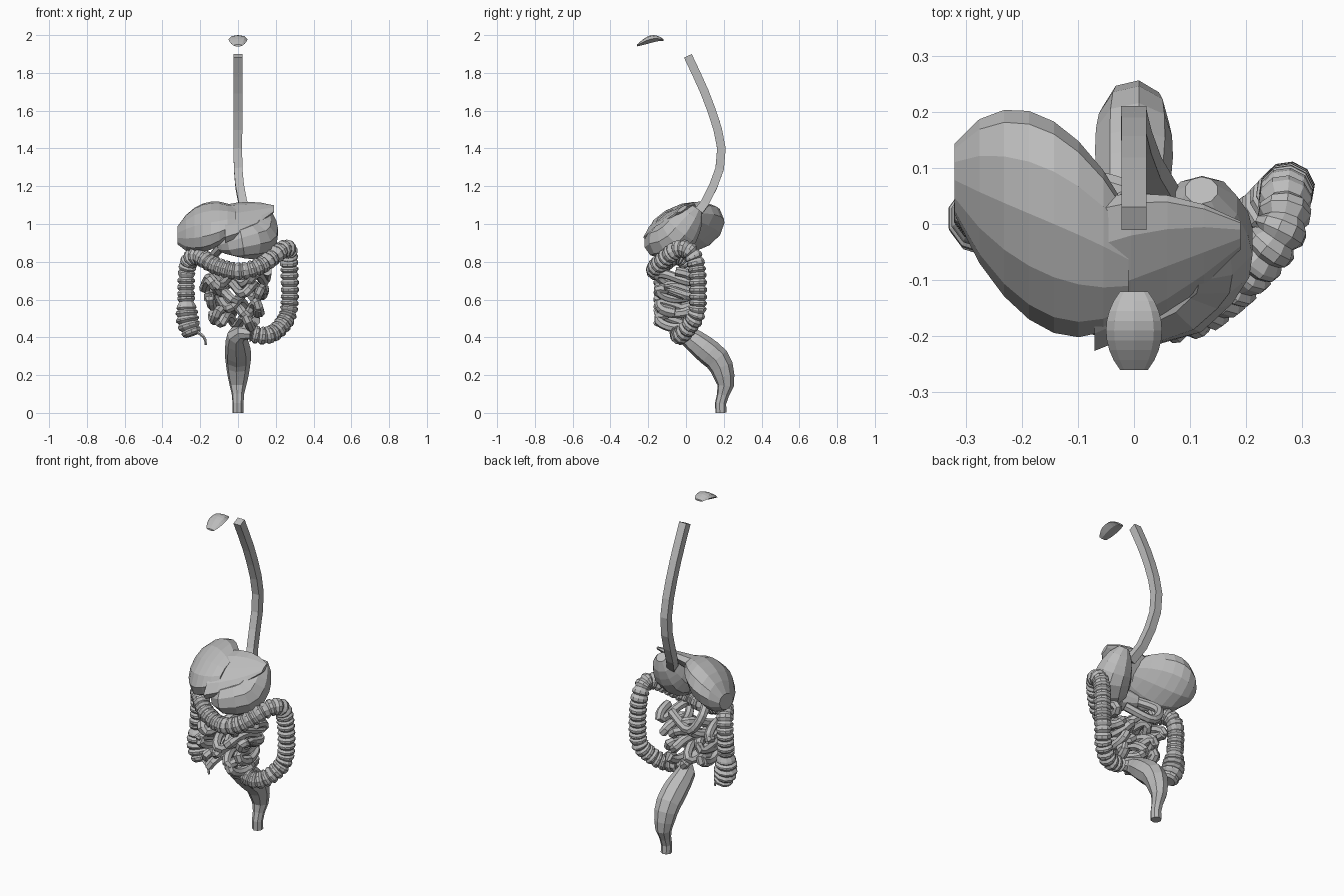
import bpy, bmesh, math
from math import sin, cos, pi, tau
from mathutils import Vector
from mathutils.geometry import interpolate_bezier

if "Cube" in bpy.data.objects:
    bpy.data.objects.remove(bpy.data.objects["Cube"])

grey = bpy.data.materials.new("plain grey")
grey.use_nodes = True
shade = [0.5] * 3 + [1]
grey.diffuse_color = shade
grey.node_tree.nodes["Principled BSDF"].inputs["Base Color"].default_value = shade


def loft(name, rings):
    """Skin a list of equal rings and cap both ends."""
    bm = bmesh.new()
    loops = [[bm.verts.new(point) for point in ring] for ring in rings]
    for lower, upper in zip(loops, loops[1:]):
        for i in range(len(lower)):
            bm.faces.new((lower[i - 1], lower[i], upper[i], upper[i - 1]))
    bm.faces.new(loops[0])
    bm.faces.new(loops[-1])
    bmesh.ops.recalc_face_normals(bm, faces=bm.faces)
    mesh = bpy.data.meshes.new(name)
    bm.to_mesh(mesh)
    bm.free()
    mesh.materials.append(grey)
    bpy.context.collection.objects.link(bpy.data.objects.new(name, mesh))


def ellipse(centre, across, along, sides):
    """Closed ring of points spanned by two half axes."""
    angles = [tau * (k + 0.5) / sides for k in range(sides)]
    return [centre + across * cos(a) + along * sin(a) for a in angles]


def smooth_path(points, step):
    """Smooth curve through the points, resampled at even distances."""
    points = [Vector(p) for p in points]
    last = len(points) - 1
    slopes = [(points[min(i + 1, last)] - points[max(i - 1, 0)]) / 6 for i in range(last + 1)]
    dense = [points[0]]
    for i in range(last):
        dense += interpolate_bezier(points[i], points[i] + slopes[i],
                                    points[i + 1] - slopes[i + 1], points[i + 1], 24)[1:]
    travelled = [0]
    for a, b in zip(dense, dense[1:]):
        travelled.append(travelled[-1] + (b - a).length)
    count = round(travelled[-1] / step)
    path, j = [], 0
    for i in range(count + 1):
        while j < len(dense) - 1 and travelled[j] < travelled[-1] * i / count:
            j += 1
        path.append(dense[j])
    return path


def tube(name, points, radius, sides, step):
    """Sweep a polygon along a path; radius is a rule of (fraction, ring number)."""
    path = smooth_path(points, step)
    last = len(path) - 1
    rings, normal = [], Vector((1, 0, 0))
    for i, centre in enumerate(path):
        tangent = (path[min(i + 1, last)] - path[max(i - 1, 0)]).normalized()
        normal = (normal - tangent * normal.dot(tangent)).normalized()
        size = radius(i / last, i)
        rings.append(ellipse(centre, normal * size, tangent.cross(normal) * size, sides))
    loft(name, rings)


def lobe(name, start, end, length, thickness, tilt, steps, sides):
    """Loft tilted ellipses between two centres; length and thickness are rules."""
    rings = []
    for i in range(steps + 1):
        t = i / steps
        along = Vector((0, cos(tilt), sin(tilt))) * length(t)
        across = Vector((0, -sin(tilt), cos(tilt))) * thickness(t)
        rings.append(ellipse(Vector(start).lerp(Vector(end), t), along, across, sides))
    loft(name, rings)


# Tongue: arched leaf with a lower front tip and a hollow underside
tongue = []
for k in range(9):
    t = k / 8
    width = 0.05 * sin(pi * (0.1 + 0.8 * t)) ** 0.6
    top = 1.95 + 0.05 * sin(pi * 0.8 * t)
    depth = 0.01 + 0.03 * sin(pi * t)
    arc = [pi * i / 4 for i in range(5)]
    upper = [(width * cos(a), top - depth * (1 - sin(a)) / 2) for a in arc]
    lower = [(-width * cos(a) / 2, top - depth) for a in (arc[1], arc[-2])]
    tongue.append([(x, -0.26 + 0.14 * t, z) for x, z in upper + lower])
loft("tongue", tongue)

# Oesophagus: square tube bowing backwards
tube("oesophagus",
     [(0, 0.01, 1.89), (0, 0.11, 1.67), (0, 0.18, 1.45), (0, 0.18, 1.3),
      (0.02, 0.11, 1.13), (0.06, 0.04, 1.03)],
     lambda t, i: 0.032, sides=4, step=0.1)

# Liver: domed large lobe and a thin pointed small lobe
def dome(t):
    return sin(pi * (0.05 + 0.85 * t)) ** 0.6

lobe("liver_large_lobe", (-0.32, 0.08, 0.94), (-0.01, -0.07, 1.03),
     lambda t: 0.2 * dome(t), lambda t: (0.14 - 0.05 * t) * dome(t),
     tilt=0.4, steps=7, sides=12)
lobe("liver_small_lobe", (-0.07, -0.09, 1), (0.19, -0.02, 1.08),
     lambda t: 0.16 - 0.13 * t * t, lambda t: 0.06 - 0.05 * t,
     tilt=0.6, steps=4, sides=10)

# Stomach: full upper bag narrowing forward into the outlet
tube("stomach",
     [(0.12, 0.06, 1.08), (0.12, 0, 1), (0.1, -0.07, 0.92),
      (0.02, -0.14, 0.9), (-0.09, -0.07, 0.88)],
     lambda t, i: 0.03 + 0.075 * sin(pi * t ** 0.8), sides=10, step=0.045)

# Duodenum: loop behind the stomach outlet
tube("duodenum",
     [(-0.09, -0.07, 0.88), (-0.14, 0.04, 0.8), (-0.07, 0.07, 0.7), (0.08, 0.02, 0.75)],
     lambda t, i: 0.025, sides=7, step=0.03)


# Colon: pouched tube framing the belly, widest where it begins
def pouches(t, i):
    begin = 0.016 * sin(pi * min(t / 0.1, 1))
    return (0.046 + begin) * (0.83 if i % 3 == 0 else 1.05)

tube("colon",
     [(-0.24, 0, 0.41), (-0.27, 0.01, 0.52), (-0.27, 0.02, 0.76), (-0.22, -0.05, 0.83),
      (-0.12, -0.13, 0.78), (0, -0.16, 0.75), (0.12, -0.15, 0.78), (0.25, -0.03, 0.87),
      (0.27, 0.05, 0.8), (0.27, 0.06, 0.55), (0.22, 0.01, 0.45), (0.15, -0.03, 0.41),
      (0.07, -0.04, 0.42)],
     pouches, sides=10, step=0.0115)

# Appendix: thin hooked tail below the colon
tube("appendix", [(-0.23, -0.02, 0.44), (-0.18, -0.03, 0.4), (-0.17, -0.03, 0.36)],
     lambda t, i: 0.01 - 0.004 * t, sides=5, step=0.015)

# Small intestine: rows of looping coils sweeping side to side
coils = []
for row in range(6):
    for k in range(22):
        t = k / 22
        sweep = cos(pi * t) * (-1) ** row
        swing = tau * 2.5 * t + row * 1.3
        coils.append((-0.015 + (0.17 - 0.012 * row) * sweep,
                      -0.055 + 0.095 * sin(swing),
                      0.725 - 0.043 * (row + t) + 0.025 * cos(swing * 1.5)))
tube("small_intestine", coils, lambda t, i: 0.025, sides=7, step=0.022)

# Rectum: broad angular tube leading back and down to a narrow end
tube("rectum",
     [(0.07, -0.04, 0.42), (0, -0.01, 0.42), (0, 0.11, 0.33), (0, 0.18, 0.26),
      (0, 0.21, 0.14), (0, 0.185, 0.07), (0, 0.185, 0)],
     lambda t, i: 0.03 + 0.04 * sin(pi * min(t / 0.85, 1)), sides=8, step=0.05)
